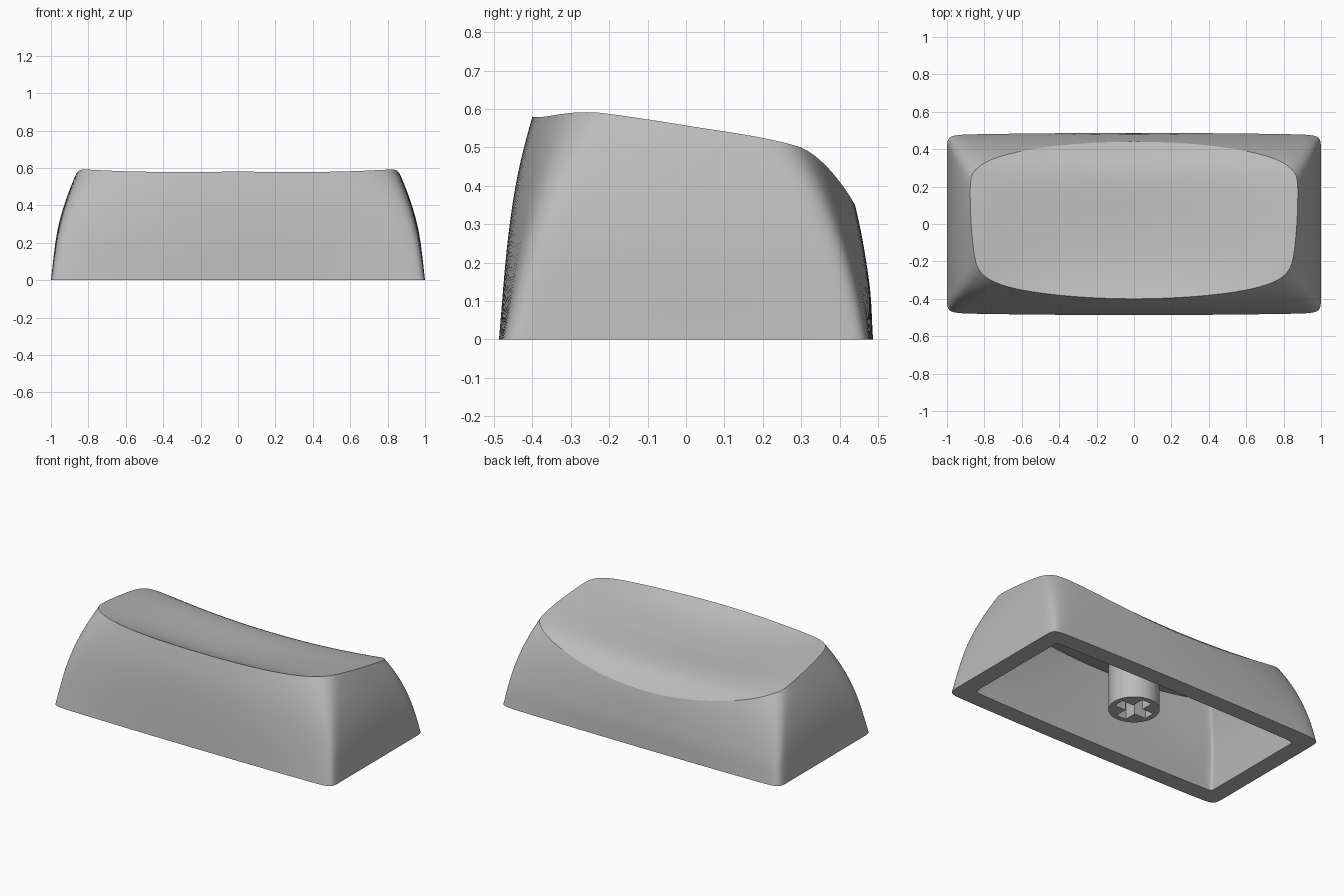
import bpy, bmesh, math

cube = bpy.data.objects.get("Cube")
if cube:
    bpy.data.objects.remove(cube)

PER_SIDE, LEVELS, RINGS = 40, 20, 18

# Profiles: wall half sizes by height, top heights by depth
HALF_WIDTH = [(0, 1), (.24, .97), (.4, .93), (.57, .865), (.68, .81)]
HALF_FRONT = [(0, .487), (.25, .465), (.42, .44), (.58, .4), (.68, .365)]
HALF_BACK = [(0, .487), (.15, .477), (.35, .44), (.5, .39), (.68, .3)]
TOP_MIDDLE = [(-.48, .63), (-.4, .58), (-.3, .535), (-.18, .503), (0, .48),
              (.2, .463), (.3, .445), (.37, .41), (.44, .35), (.5, .28)]
TOP_SIDE = [(-.48, .62), (-.31, .602), (0, .557), (.3, .5), (.42, .43), (.5, .36)]


def smooth_curve(pts, t):
    """Smooth interpolation through (t, value) points."""
    t = max(pts[0][0], min(pts[-1][0], t))
    i = next((k for k in range(len(pts) - 1) if t <= pts[k + 1][0]), len(pts) - 2)

    def slope(k):
        a, b = pts[max(k - 1, 0)], pts[min(k + 1, len(pts) - 1)]
        return (b[1] - a[1]) / (b[0] - a[0])
    (x0, y0), (x1, y1) = pts[i], pts[i + 1]
    h = x1 - x0
    s = (t - x0) / h
    return (y0 * (1 + 2 * s) * (1 - s) ** 2 + y1 * s * s * (3 - 2 * s)
            + h * slope(i) * s * (1 - s) ** 2 - h * slope(i + 1) * s * s * (1 - s))


def top_height(x, y):
    """Dished finger surface."""
    w = min(1, (x / .84) ** 2)
    return smooth_curve(TOP_MIDDLE, y) * (1 - w) + smooth_curve(TOP_SIDE, y) * w


def wall_point(p, q, z, inset):
    """Point of the bulged wall in square direction (p, q) at height z."""
    k = z / .6
    n = 60 if inset else 30 - 22 * min(k, 1)
    f = (abs(p) ** n + abs(q) ** n) ** (-1 / n)
    p, q = p * f, q * f
    a = smooth_curve(HALF_WIDTH, z) - inset
    b = smooth_curve(HALF_FRONT if q < 0 else HALF_BACK, z) - inset
    return (p * (a - .02 * k * q * q), q * (b - (.01 + .08 * k) * p * p), z)


def column(p, q, inset, drop):
    """Wall points from the base up to the top surface."""
    lo, hi = 0, .68
    for _ in range(30):
        z = (lo + hi) / 2
        x, y, _z = wall_point(p, q, z, inset)
        if z < top_height(x, y) - drop:
            lo = z
        else:
            hi = z
    return [wall_point(p, q, lo * i / LEVELS, inset) for i in range(LEVELS + 1)]


# Directions around a square, denser at the corners
side = [math.sin(math.pi / 2 * (2 * i / PER_SIDE - 1)) for i in range(PER_SIDE)]
directions = ([(t, -1) for t in side] + [(1, t) for t in side]
              + [(-t, 1) for t in side] + [(-1, -t) for t in side])


def bridge(bm, low, high):
    n = len(low)
    for i in range(n):
        j = (i + 1) % n
        bm.faces.new((low[i], low[j], high[j], high[i]))


def mark_sharp(bm, ring):
    for i, v in enumerate(ring):
        bm.edges.get((v, ring[(i + 1) % len(ring)])).smooth = False


def build_skin(bm, inset, drop):
    """Walls plus dished top; returns the base ring and the rim ring."""
    cols = [column(p, q, inset, drop) for p, q in directions]
    rings = [[bm.verts.new(c[i]) for c in cols] for i in range(LEVELS + 1)]
    rim = rings[-1]
    for r in range(RINGS - 1, 0, -1):
        ring = []
        for c in cols:
            x, y = c[-1][0] * r / RINGS, c[-1][1] * r / RINGS
            ring.append(bm.verts.new((x, y, top_height(x, y) - drop)))
        rings.append(ring)
    for low, high in zip(rings, rings[1:]):
        bridge(bm, low, high)
    centre = bm.verts.new((0, 0, top_height(0, 0) - drop))
    last = rings[-1]
    for i, v in enumerate(last):
        bm.faces.new((v, last[(i + 1) % len(last)], centre))
    return rings[0], rim


def finish(bm, name, material):
    bmesh.ops.recalc_face_normals(bm, faces=bm.faces)
    mesh = bpy.data.meshes.new(name)
    bm.to_mesh(mesh)
    bm.free()
    obj = bpy.data.objects.new(name, mesh)
    bpy.context.collection.objects.link(obj)
    mesh.materials.append(material)
    return obj


grey = bpy.data.materials.new("light_grey_plastic")
grey.use_nodes = True
grey.diffuse_color = (.5, .5, .5, 1)
grey.node_tree.nodes["Principled BSDF"].inputs["Base Color"].default_value = (.5, .5, .5, 1)

# Hollow cap shell
bm = bmesh.new()
outer_base, outer_rim = build_skin(bm, 0, 0)
inner_base, inner_rim = build_skin(bm, .11, .08)
bridge(bm, outer_base, inner_base)
for f in bm.faces:
    f.smooth = True
for ring in (outer_base, outer_rim, inner_base, inner_rim):
    mark_sharp(bm, ring)
finish(bm, "cap_shell", grey)

# Mounting stem, a round post from below
STEM_BOTTOM, STEM_TOP = .05, .43
bm = bmesh.new()
bmesh.ops.create_cone(bm, cap_ends=True, segments=64, radius1=.148, radius2=.148,
                      depth=STEM_TOP - STEM_BOTTOM)
bmesh.ops.translate(bm, verts=bm.verts, vec=(0, 0, (STEM_TOP + STEM_BOTTOM) / 2))
stem = finish(bm, "mounting_stem", grey)

# Cross-shaped socket cut into the stem
bm = bmesh.new()
L, W = .115, .035
quarter = [(L, -W), (L, W), (W, W)]
outline = []
for turn in range(4):
    c, s = round(math.cos(turn * math.pi / 2)), round(math.sin(turn * math.pi / 2))
    outline += [(x * c - y * s, x * s + y * c) for x, y in quarter]
face = bm.faces.new([bm.verts.new((x, y, 0)) for x, y in outline])
top = bmesh.ops.extrude_face_region(bm, geom=[face])["geom"]
bmesh.ops.translate(bm, verts=[v for v in top if isinstance(v, bmesh.types.BMVert)],
                    vec=(0, 0, .3))
cutter = finish(bm, "socket_cutter", grey)
cutter.hide_render = True

cut = stem.modifiers.new("socket", 'BOOLEAN')
cut.operation = 'DIFFERENCE'
cut.solver = 'EXACT'
cut.object = cutter
bpy.ops.object.select_all(action='DESELECT')
stem.select_set(True)
bpy.context.view_layer.objects.active = stem
bpy.ops.object.modifier_apply(modifier=cut.name)
bpy.data.objects.remove(cutter)
bpy.ops.object.shade_smooth_by_angle(angle=math.radians(30))
